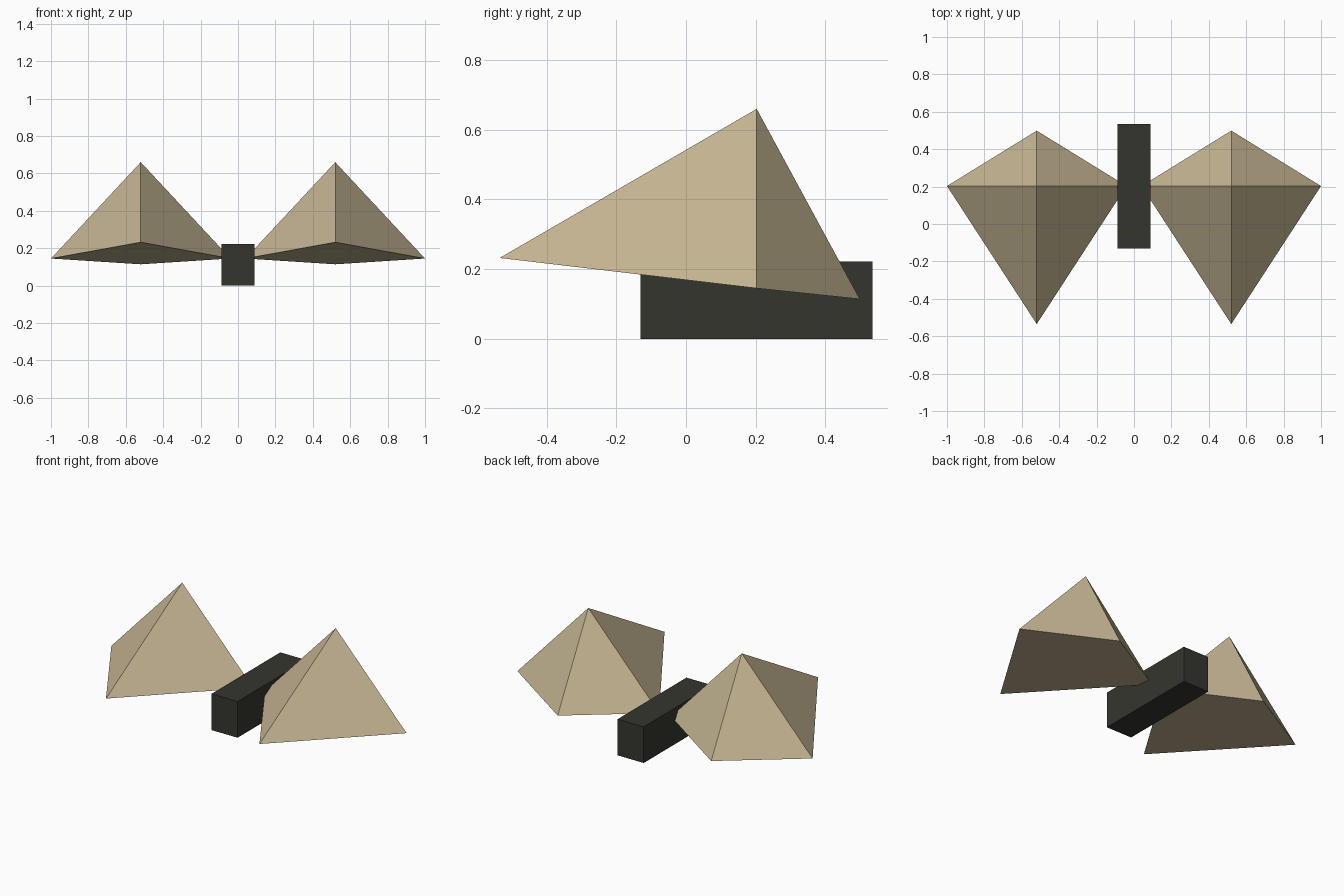
import bpy, bmesh

if "Cube" in bpy.data.objects:
    bpy.data.objects.remove(bpy.data.objects["Cube"])


def material(name, rgb):
    m = bpy.data.materials.new(name)
    m.diffuse_color = (*rgb, 1)
    m.use_nodes = True
    m.node_tree.nodes["Principled BSDF"].inputs["Base Color"].default_value = m.diffuse_color
    return m


def add_object(name, bm, mat):
    bmesh.ops.recalc_face_normals(bm, faces=bm.faces)
    mesh = bpy.data.meshes.new(name)
    bm.to_mesh(mesh)
    bm.free()
    mesh.materials.append(mat)
    obj = bpy.data.objects.new(name, mesh)
    bpy.context.collection.objects.link(obj)
    return obj


tan = material("tan", (0.58, 0.48, 0.30))
dark = material("dark", (0.036, 0.036, 0.028))

# Central bar standing on the ground
bm = bmesh.new()
bmesh.ops.create_cube(bm, size=1)
bmesh.ops.scale(bm, vec=(0.176, 0.665, 0.222), verts=bm.verts)
bmesh.ops.translate(bm, vec=(0, 0.2025, 0.111), verts=bm.verts)
add_object("center_bar", bm, dark)

# Kite-based pyramid, tilted up at the front, mirrored to the other side
bm = bmesh.new()
base = [bm.verts.new(p) for p in ((0.52, -0.535, 0.232), (1.0, 0.203, 0.145),
                                  (0.52, 0.499, 0.114), (0.04, 0.203, 0.145))]
apex = bm.verts.new((0.52, 0.203, 0.66))
bm.faces.new(base)
for i in range(4):
    bm.faces.new((base[i], base[(i + 1) % 4], apex))
pyramids = add_object("side_pyramids", bm, tan)
mirror = pyramids.modifiers.new("mirror", 'MIRROR')
mirror.use_axis[0] = True
mirror.use_mirror_merge = False
